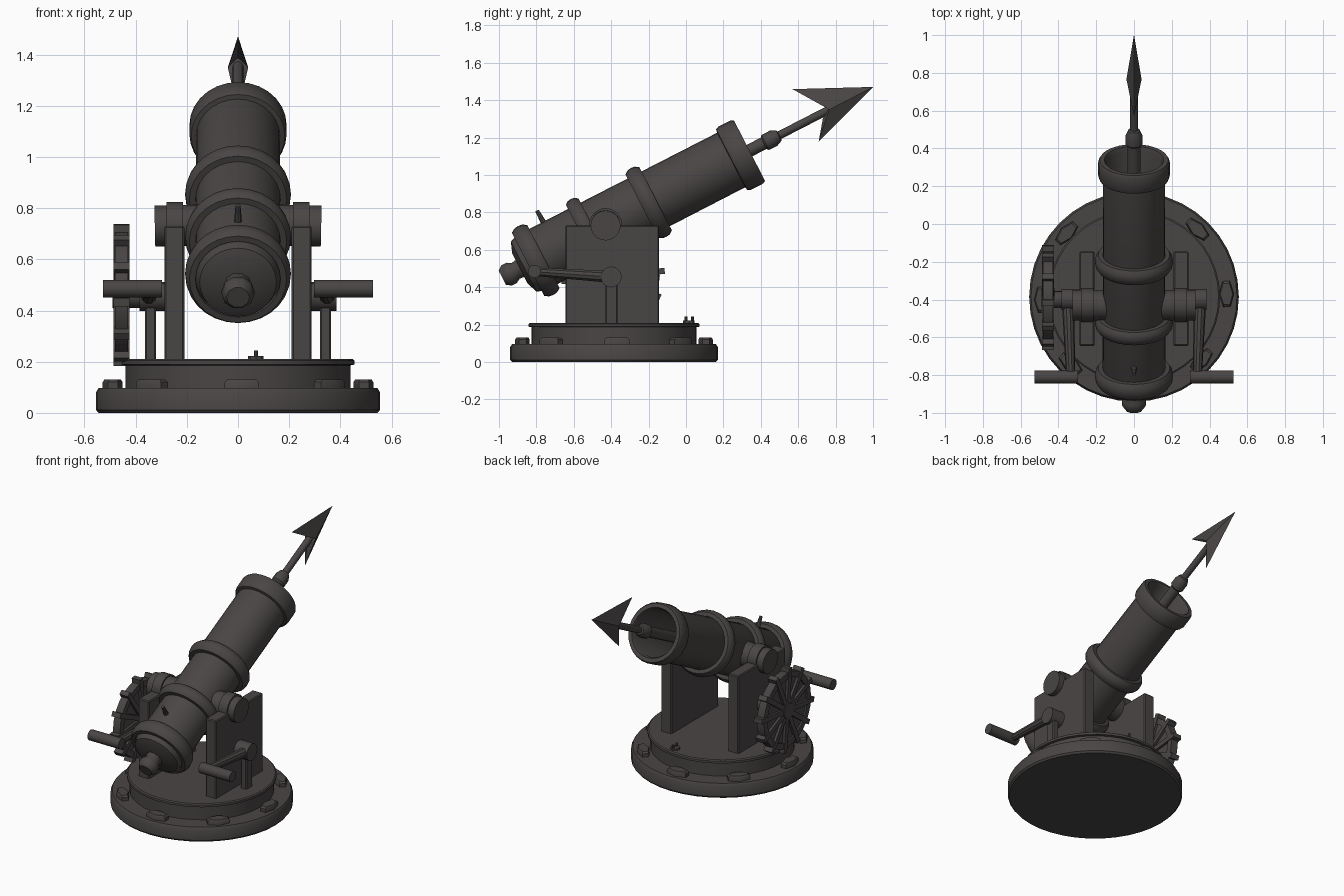
import bpy, bmesh, math
from mathutils import Matrix, Vector

if "Cube" in bpy.data.objects:
    bpy.data.objects.remove(bpy.data.objects["Cube"])

iron = bpy.data.materials.new("dark_iron")
iron.diffuse_color = (0.066, 0.060, 0.058, 1)
iron.use_nodes = True
iron.node_tree.nodes["Principled BSDF"].inputs["Base Color"].default_value = iron.diffuse_color

def finish(name, bm, mat=Matrix(), smooth=True):
    bmesh.ops.recalc_face_normals(bm, faces=bm.faces)
    me = bpy.data.meshes.new(name)
    bm.to_mesh(me)
    bm.free()
    me.transform(mat)
    me.materials.append(iron)
    ob = bpy.data.objects.new(name, me)
    bpy.context.collection.objects.link(ob)
    if smooth:
        bpy.ops.object.select_all(action='DESELECT')
        ob.select_set(True)
        bpy.context.view_layer.objects.active = ob
        bpy.ops.object.shade_smooth_by_angle(angle=math.radians(35))
    return ob

def lathe(name, profile, mat=Matrix(), n=24, closed=False):
    """Spin (radius, height) points about local z."""
    bm = bmesh.new()
    rings = []
    for r, h in profile:
        if r == 0:
            rings.append([bm.verts.new((0, 0, h))] * n)
        else:
            rings.append([bm.verts.new((r * math.cos(2 * math.pi * i / n),
                                        r * math.sin(2 * math.pi * i / n), h)) for i in range(n)])
    pairs = list(zip(rings, rings[1:]))
    if closed:
        pairs.append((rings[-1], rings[0]))
    for a, b in pairs:
        for i in range(n):
            j = (i + 1) % n
            vs = list(dict.fromkeys((a[i], a[j], b[j], b[i])))
            if len(vs) > 2:
                bm.faces.new(vs)
    return finish(name, bm, mat)

def rod(name, p, q, r, r2=None, n=16):
    """Capped cylinder between two points."""
    p, q = Vector(p), Vector(q)
    mat = Matrix.Translation(p) @ (q - p).to_track_quat('Z', 'Y').to_matrix().to_4x4()
    L = (q - p).length
    r2 = r if r2 is None else r2
    return lathe(name, [(0, 0), (r, 0), (r2, L), (0, L)], mat, n)

def box(name, lo, hi, bevel=0.006):
    lo, hi = Vector(lo), Vector(hi)
    bm = bmesh.new()
    bmesh.ops.create_cube(bm, size=1, matrix=Matrix.Translation((lo + hi) / 2) @ Matrix.Diagonal((*(hi - lo), 1)))
    bmesh.ops.bevel(bm, geom=bm.edges[:], offset=bevel, segments=1, affect='EDGES')
    return finish(name, bm, smooth=False)

# Round base and turntable
CY = -0.385
at_base = Matrix.Translation((0, CY, 0))
lathe("base_disc", [(0, 0), (0.545, 0), (0.555, 0.012), (0.555, 0.08), (0.545, 0.097), (0, 0.1)], at_base, 40)
lathe("turntable", [(0, 0.09), (0.44, 0.09), (0.44, 0.186), (0.456, 0.189), (0.456, 0.204),
                    (0.448, 0.21), (0, 0.21)], at_base, 40)
for k in range(8):
    a = k * math.pi / 4 + 0.03
    m = at_base @ Matrix.Rotation(a, 4, 'Z') @ Matrix.Translation((0.49, 0, 0.09)) @ Matrix.Diagonal((0.5, 1, 1, 1))
    lathe("base_bolt", [(0, 0), (0.078, 0), (0.078, 0.03), (0.065, 0.04), (0, 0.04)], m, 6)

# Small eye bolt on the turntable
rod("eye_bolt_plate", (0.07, 0.015, 0.205), (0.07, 0.015, 0.222), 0.03, n=8)
for y in (0.0, 0.035):
    rod("eye_bolt_pin", (0.07, y, 0.21), (0.07, y, 0.243), 0.008, n=8)

# Barrel, axis tilted upward through the trunnion centre
AXIS = Matrix.Translation((0, -0.43, 0.735)) @ Matrix.Rotation(math.radians(-62.8), 4, 'X')
lathe("barrel", [(0, -0.515), (0.09, -0.515), (0.15, -0.492), (0.166, -0.45), (0.164, 0.755), (0.183, 0.758),
                 (0.19, 0.775), (0.19, 0.85), (0.182, 0.865), (0.157, 0.865), (0.148, 0.845),
                 (0.14, 0.25), (0, 0.25)], AXIS, 28)
for s, h in ((0.259, 0.042), (-0.103, 0.038), (-0.42, 0.046)):
    lathe("barrel_band", [(0.166, s - h), (0.19, s - h), (0.204, s - h * 0.5), (0.207, s), (0.204, s + h * 0.5),
                          (0.19, s + h), (0.166, s + h)], AXIS, 28, True)
lathe("breech_knob", [(0, -0.49), (0.055, -0.5), (0.05, -0.54), (0.064, -0.565), (0.064, -0.595),
                      (0.045, -0.621), (0, -0.621)], AXIS, 10)
rod("fuse", (0, -0.755, 0.735), (0, -0.797, 0.81), 0.016, 0.01, 8)

# Harpoon
lathe("harpoon_shaft", [(0, 0.25), (0.034, 0.25), (0.034, 0.95), (0.045, 0.96), (0.045, 1.01), (0.032, 1.04),
                        (0.022, 1.045), (0.022, 1.38), (0, 1.38)], AXIS, 12)
bm = bmesh.new()
outline = [bm.verts.new((0, -p, s)) for s, p in
           ((1.61, 0), (1.22, 0.187), (1.365, 0.033), (1.29, -0.03), (1.217, -0.125))]
for x in (-0.04, 0.04):
    ridge = bm.verts.new((x, 0, 1.345))
    for i in range(5):
        bm.faces.new((outline[i], outline[(i + 1) % 5], ridge))
finish("harpoon_head", bm, AXIS, False)

# Cheeks, trunnions and cranks on both sides
HY, HZ = -0.4, 0.455
for sx in (-1, 1):
    a, b = sorted((sx * 0.21, sx * 0.288))
    box("cheek", (a, -0.645, 0.2), (b, -0.145, 0.73))
    rod("trunnion", (sx * 0.1, -0.43, 0.735), (sx * 0.325, -0.43, 0.73), 0.08, n=20)
    rod("trunnion_collar", (sx * 0.215, -0.43, 0.735), (sx * 0.28, -0.43, 0.735), 0.088, n=20)
    a, b = sorted((sx * 0.32, sx * 0.363))
    box("crank_post", (a, -0.43, 0.2), (b, -0.365, 0.45))
    rod("crank_hub", (sx * 0.28, HY, HZ), (sx * 0.385, HY, HZ), 0.056)
    rod("crank_arm", (sx * 0.35, HY, HZ), (sx * 0.335, -0.81, 0.483), 0.033, 0.024, 10)
    rod("crank_handle", (sx * 0.297, -0.81, 0.485), (sx * 0.527, -0.81, 0.485), 0.035)

# Spoked winding wheel on the left
WHEEL = Matrix.Translation((-0.455, -0.39, 0.46)) @ Matrix.Rotation(math.pi / 2, 4, 'Y')
lathe("wheel_disc", [(0, -0.015), (0.23, -0.015), (0.23, 0.015), (0, 0.015)], WHEEL, 24)
lathe("wheel_rim", [(0.21, -0.026), (0.25, -0.026), (0.25, 0.026), (0.21, 0.026)], WHEEL, 24, True)
lathe("wheel_hub", [(0, -0.035), (0.05, -0.035), (0.06, -0.02), (0.06, 0.02), (0.05, 0.035), (0, 0.035)], WHEEL, 16)
rod("wheel_axle", (-0.46, HY, HZ), (-0.29, HY, HZ), 0.045)
bm = bmesh.new()
for k in range(12):
    m = WHEEL @ Matrix.Rotation(k * math.pi / 6 + 0.1, 4, 'Z') @ Matrix.Translation((0.155, 0, 0))
    bmesh.ops.create_cube(bm, size=1, matrix=m @ Matrix.Diagonal((0.245, 0.032, 0.062, 1)))
finish("wheel_spokes", bm, smooth=False)
